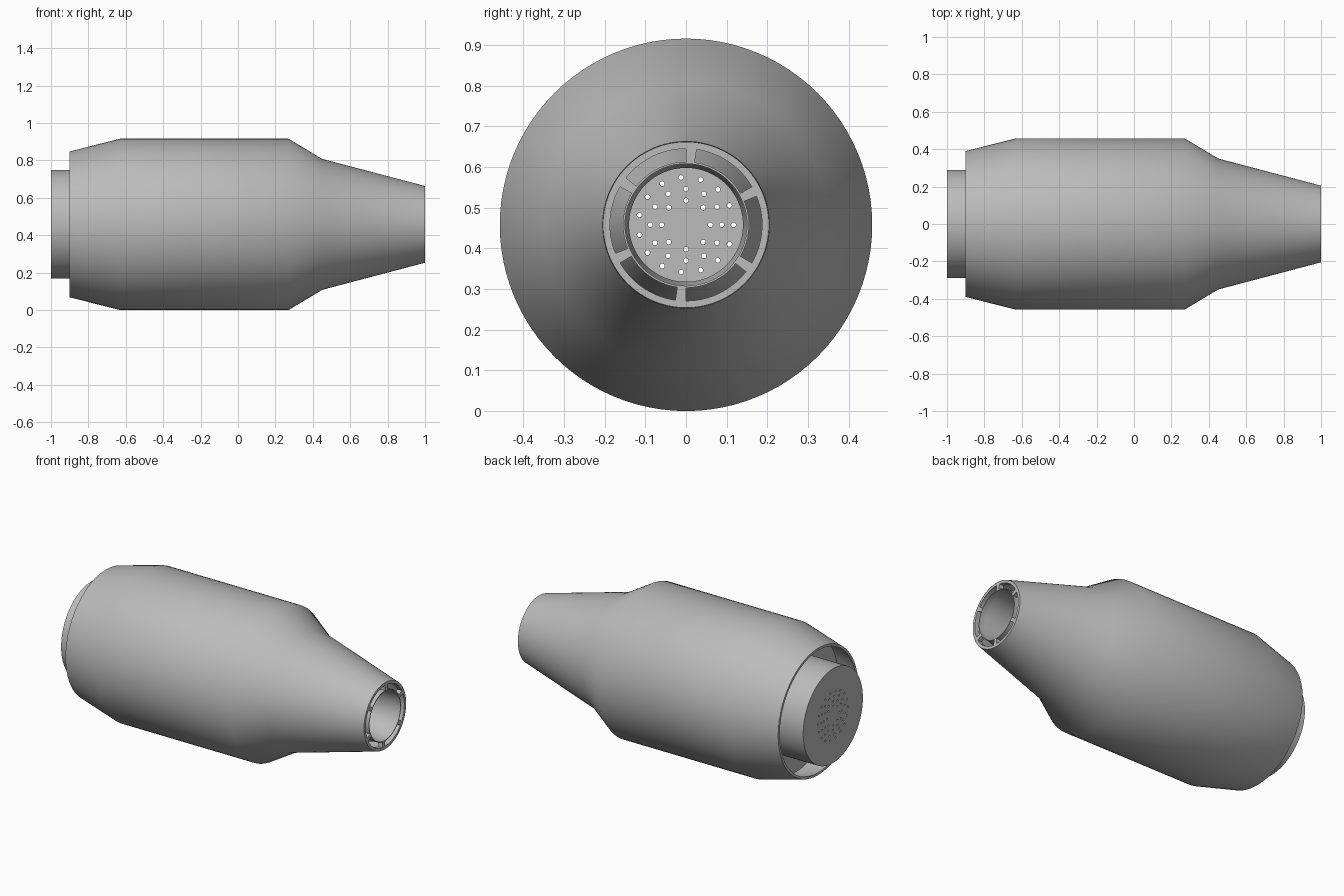
import bpy, bmesh, math
from math import cos, sin, radians, pi

if "Cube" in bpy.data.objects:
    bpy.data.objects.remove(bpy.data.objects["Cube"])

AXIS_Z = 0.458
SIDES = 96

grey = bpy.data.materials.new("metal_grey")
grey.use_nodes = True
colour = (0.5, 0.5, 0.5, 1)
grey.diffuse_color = colour
grey.node_tree.nodes["Principled BSDF"].inputs["Base Color"].default_value = colour


def finish(obj):
    obj.data.materials.clear()
    obj.data.materials.append(grey)
    bpy.ops.object.select_all(action='DESELECT')
    obj.select_set(True)
    bpy.context.view_layer.objects.active = obj
    if obj.type == 'CURVE':
        bpy.ops.object.convert(target='MESH')
    bpy.ops.object.shade_smooth_by_angle(angle=radians(35))


def lathe(name, profile):
    """Turn a closed (x, radius) profile around the long axis."""
    bm = bmesh.new()
    rings = []
    for i in range(SIDES):
        a = 2 * pi * i / SIDES
        rings.append([bm.verts.new((x, r * cos(a), AXIS_Z + r * sin(a)))
                      for x, r in profile])
    n = len(profile)
    for i in range(SIDES):
        p, q = rings[i], rings[(i + 1) % SIDES]
        for j in range(n):
            k = (j + 1) % n
            bm.faces.new((p[j], p[k], q[k], q[j]))
    bmesh.ops.recalc_face_normals(bm, faces=bm.faces)
    mesh = bpy.data.meshes.new(name)
    bm.to_mesh(mesh)
    bm.free()
    obj = bpy.data.objects.new(name, mesh)
    bpy.context.collection.objects.link(obj)
    finish(obj)


def arc(r, start, end, steps):
    angles = [radians(start + (end - start) * i / steps) for i in range(steps + 1)]
    return [(r * cos(a), r * sin(a)) for a in angles]


def circle(r, sides, y=0, z=0):
    return [(y + u, z + v) for u, v in arc(r, 0, 360, sides)[:-1]]


def plate(name, outlines, x_from, x_to):
    """Flat plate across the axis; outlines after the first are openings."""
    curve = bpy.data.curves.new(name, 'CURVE')
    curve.dimensions = '2D'
    curve.fill_mode = 'BOTH'
    curve.extrude = (x_to - x_from) / 2
    for points in outlines:
        spline = curve.splines.new('POLY')
        spline.points.add(len(points) - 1)
        for p, (y, z) in zip(spline.points, points):
            p.co = (-z, y, 0, 1)
        spline.use_cyclic_u = True
    obj = bpy.data.objects.new(name, curve)
    obj.location = ((x_from + x_to) / 2, 0, AXIS_Z)
    obj.rotation_euler = (0, pi / 2, 0)
    bpy.context.collection.objects.link(obj)
    finish(obj)


# Body: rear collar, recessed rim, shell, tapered nose, annular duct and bore
lathe("body", [
    (-0.97, 0.29), (-0.75, 0.29), (-0.75, 0.41), (-0.9, 0.375),
    (-0.9, 0.39), (-0.63, 0.458), (0.27, 0.458), (0.45, 0.35),
    (1, 0.205), (0.97, 0.203), (0.8, 0.245), (0.8, 0.2),
    (0.97, 0.155), (0.97, 0.15), (0.85, 0.14), (-0.85, 0.14),
    (-0.88, 0.2), (-0.97, 0.2)])

# Nose ring with six curved slots
slots = [arc(0.187, s, s + 52, 14) + arc(0.155, s + 52, s, 14)
         for s in range(30, 390, 60)]
plate("nose_ring", [circle(0.204, SIDES), circle(0.15, SIDES)] + slots, 0.97, 1)

# Perforated rear plate with rings of small holes
holes = []
for radius, count in ((0.06, 8), (0.088, 12), (0.117, 15), (0.146, 18)):
    for u, v in circle(radius, count):
        holes.append(circle(0.006, 12, u, v))
plate("rear_plate", [circle(0.29, SIDES)] + holes, -1, -0.97)
